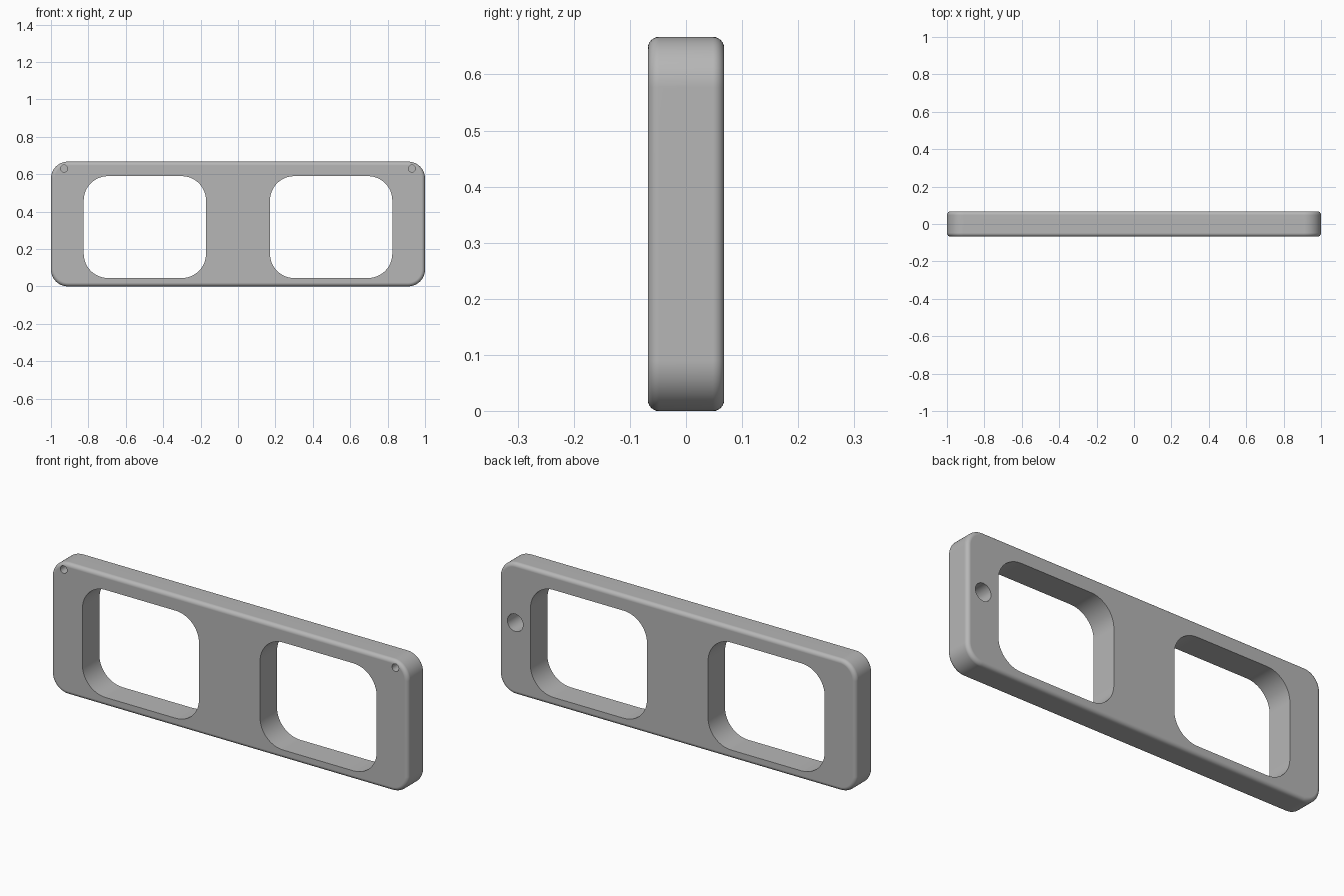
import bpy, bmesh
from math import pi, sin, cos, radians

cube = bpy.data.objects.get("Cube")
if cube:
    bpy.data.objects.remove(cube, do_unlink=True)

WIDTH, HEIGHT, HALF_DEPTH = 2.0, 0.667, 0.068
CORNER, FILLET = 0.09, 0.02

grey = bpy.data.materials.new("satin grey")
grey.use_nodes = True
grey.diffuse_color = (0.47, 0.47, 0.47, 1)
grey.node_tree.nodes["Principled BSDF"].inputs["Base Color"].default_value = grey.diffuse_color


def rounded_outline(cx, cz, w, h, r, steps=12):
    """Points of a rounded rectangle in the x-z plane."""
    points = []
    for k, (sx, sz) in enumerate([(1, 1), (-1, 1), (-1, -1), (1, -1)]):
        for i in range(steps + 1):
            a = pi / 2 * (k + i / steps)
            points.append((cx + sx * (w / 2 - r) + r * cos(a),
                           cz + sz * (h / 2 - r) + r * sin(a)))
    return points


def loft(name, sections):
    """Closed solid through matching outlines, each given with its y."""
    bm = bmesh.new()
    rings = [[bm.verts.new((x, y, z)) for x, z in pts] for y, pts in sections]
    n = len(rings[0])
    for a, b in zip(rings, rings[1:]):
        for i in range(n):
            j = (i + 1) % n
            bm.faces.new((a[i], a[j], b[j], b[i]))
    bm.faces.new(rings[0])
    bm.faces.new(rings[-1])
    bmesh.ops.recalc_face_normals(bm, faces=bm.faces)
    mesh = bpy.data.meshes.new(name)
    bm.to_mesh(mesh)
    bm.free()
    mesh.materials.append(grey)
    obj = bpy.data.objects.new(name, mesh)
    bpy.context.collection.objects.link(obj)
    return obj


def hole(name, x, z, r, y0, y1):
    circle = [(x + r * cos(2 * pi * i / 32), z + r * sin(2 * pi * i / 32)) for i in range(32)]
    return loft(name, [(y0, circle), (y1, circle)])


# Frame body with filleted front and back rims
steps = 6
rim = [(FILLET * (1 - sin(pi / 2 * i / steps)), FILLET * (1 - cos(pi / 2 * i / steps)))
       for i in range(steps + 1)]
profile = [(-HALF_DEPTH + d, inset) for inset, d in
           [(FILLET * (1 - sin(pi / 2 * i / steps)), FILLET * (1 - cos(pi / 2 * i / steps)))
            for i in range(steps + 1)]]
profile += [(-y, inset) for y, inset in reversed(profile)]
frame = loft("frame", [
    (y, rounded_outline(0, HEIGHT / 2, WIDTH - 2 * s, HEIGHT - 2 * s, CORNER - s))
    for y, s in profile])

# Cutters: two windows, two front pin holes, one back socket
cutters = []
for side, x in (("left", 1), ("right", -1)):
    outline = rounded_outline(x * 0.498, 0.317, 0.654, 0.545, 0.13)
    cutters.append(loft(side + "_window_cutter", [(-0.2, outline), (0.2, outline)]))
    cutters.append(hole(side + "_pin_hole_cutter", x * 0.93, 0.63, 0.019, -0.2, -0.01))
cutters.append(hole("back_socket_cutter", 0.91, 0.366, 0.044, -0.03, 0.2))

bpy.context.view_layer.objects.active = frame
for cutter in cutters:
    mod = frame.modifiers.new(cutter.name, 'BOOLEAN')
    mod.operation = 'DIFFERENCE'
    mod.solver = 'EXACT'
    mod.object = cutter
    bpy.ops.object.modifier_apply(modifier=mod.name)
    bpy.data.objects.remove(cutter, do_unlink=True)

# Smooth fillets, crisp window and hole edges
bpy.ops.object.select_all(action='DESELECT')
frame.select_set(True)
bpy.ops.object.shade_smooth_by_angle(angle=radians(35))
weighted = frame.modifiers.new("flat_face_normals", 'WEIGHTED_NORMAL')
weighted.keep_sharp = True
